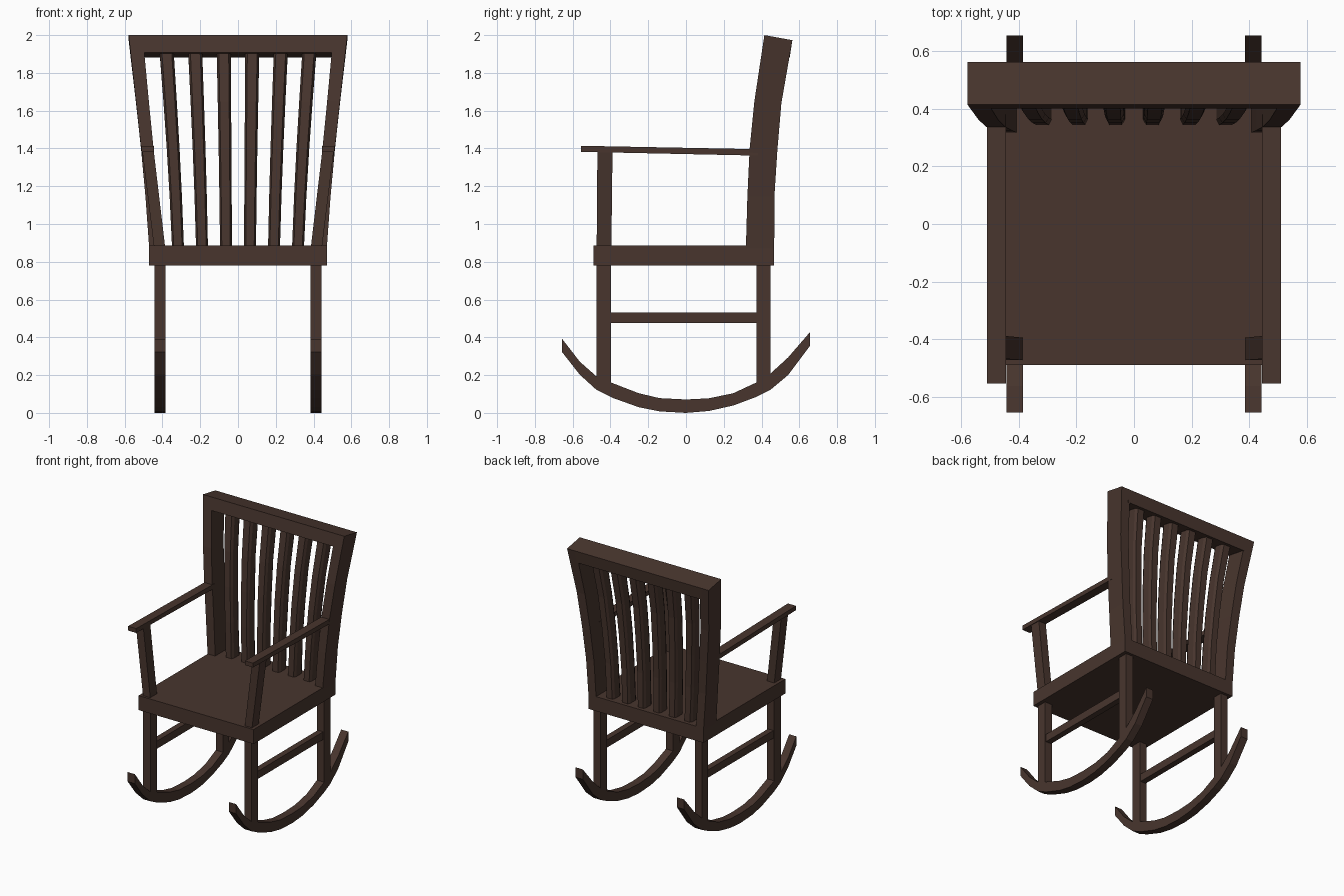
import bpy, bmesh
from mathutils import Vector

if "Cube" in bpy.data.objects:
    bpy.data.objects.remove(bpy.data.objects["Cube"])

wood = bpy.data.materials.new("dark brown wood")
wood.diffuse_color = (0.065, 0.036, 0.027, 1)
wood.use_nodes = True
wood.node_tree.nodes["Principled BSDF"].inputs["Base Color"].default_value = wood.diffuse_color


def loft(name, rings):
    """Skin a closed solid through a list of equal-sized rings of points."""
    bm = bmesh.new()
    vs = [[bm.verts.new(p) for p in r] for r in rings]
    n = len(rings[0])
    for a, b in zip(vs, vs[1:]):
        for i in range(n):
            j = (i + 1) % n
            bm.faces.new((a[i], a[j], b[j], b[i]))
    bm.faces.new(vs[0][::-1])
    bm.faces.new(vs[-1])
    bmesh.ops.recalc_face_normals(bm, faces=bm.faces)
    me = bpy.data.meshes.new(name)
    bm.to_mesh(me)
    bm.free()
    me.materials.append(wood)
    ob = bpy.data.objects.new(name, me)
    bpy.context.collection.objects.link(ob)
    return ob


def box(name, x, y, z):
    return loft(name, [[(x[0], y[0], h), (x[1], y[0], h), (x[1], y[1], h), (x[0], y[1], h)] for h in z])


def mirror(ob):
    ob.modifiers.new("mirror", 'MIRROR').use_mirror_merge = False
    return ob


LEG = (0.385, 0.443)

# seat
box("seat", (-0.47, 0.47), (-0.49, 0.467), (0.78, 0.887))

# legs and side stretchers
mirror(box("front_leg", LEG, (-0.475, -0.398), (0.13, 0.79)))
mirror(box("back_leg", LEG, (0.373, 0.447), (0.13, 0.79)))
mirror(box("side_stretcher", (0.392, 0.436), (-0.41, 0.385), (0.475, 0.532)))

# rockers: (y, lower z, upper z)
rocker = [(-0.656, 0.322, 0.392), (-0.563, 0.203, 0.272), (-0.474, 0.122, 0.193),
          (-0.39, 0.08, 0.158), (-0.25, 0.03, 0.104), (-0.14, 0.008, 0.078), (0, 0, 0.071),
          (0.12, 0.01, 0.077), (0.25, 0.039, 0.104), (0.373, 0.085, 0.161),
          (0.447, 0.122, 0.208), (0.54, 0.2, 0.293), (0.656, 0.354, 0.427)]
mirror(loft("rocker", [[(LEG[0], y, a), (LEG[1], y, a), (LEG[1], y, b), (LEG[0], y, b)]
                       for y, a, b in rocker]))

# backrest posts: front (y, z), back (y, z), inner x, outer x
back = [((0.317, 0.87), (0.467, 0.87), 0.408, 0.47),
        ((0.325, 1.146), (0.468, 1.146), 0.425, 0.49),
        ((0.337, 1.40), (0.484, 1.394), 0.447, 0.513),
        ((0.362, 1.65), (0.505, 1.64), 0.472, 0.54),
        ((0.415, 2.0), (0.563, 1.973), 0.505, 0.579)]
mirror(loft("back_post", [[(i, *f), (o, *f), (o, *b), (i, *b)] for f, b, i, o in back]))

# top rail
loft("top_rail", [[(x * s, 0.401, 1.908), (x * s, 0.549, 1.882), (x2 * s, 0.563, 1.973), (x2 * s, 0.415, 2.0)]
                  for s, x, x2 in ((-1, 0.51, 0.52), (1, 0.51, 0.52))])

# back slats: chamfered, following the curve of the posts and fanning outward
slat_path = back[:4] + [((0.407, 1.95), (0.555, 1.922), 0.5, 0.574)]
section = [(-0.35, 0), (0.35, 0), (0.5, 0.2), (0.5, 0.8), (0.35, 1), (-0.35, 1), (-0.5, 0.8), (-0.5, 0.2)]
for k in (1, 3, 5):
    rings = []
    for f, b, i, o in slat_path:
        t = (o - 0.47) / 0.109
        cx, w = k * (0.0635 + 0.013 * t), 0.063 + 0.012 * t
        p, q = Vector((0, *f)), Vector((0, *b))
        rings.append([p.lerp(q, 0.18 + 0.64 * d) + Vector((cx + u * w, 0, 0)) for u, d in section])
    mirror(loft("back_slat", rings))

# arm supports lean outward to the armrests
mirror(loft("arm_support", [[(x, y0, z), (x2, y0, z), (x2, y1, z), (x, y1, z)]
                            for x, x2, y0, y1, z in ((0.386, 0.445, -0.473, -0.395, 0.88),
                                                     (0.447, 0.508, -0.469, -0.389, 1.395))]))
mirror(loft("armrest", [[(0.445, y, a), (0.511, y, a), (0.511, y, b), (0.445, y, b)]
                        for y, a, b in ((-0.555, 1.382, 1.414), (0.38, 1.362, 1.396))]))
